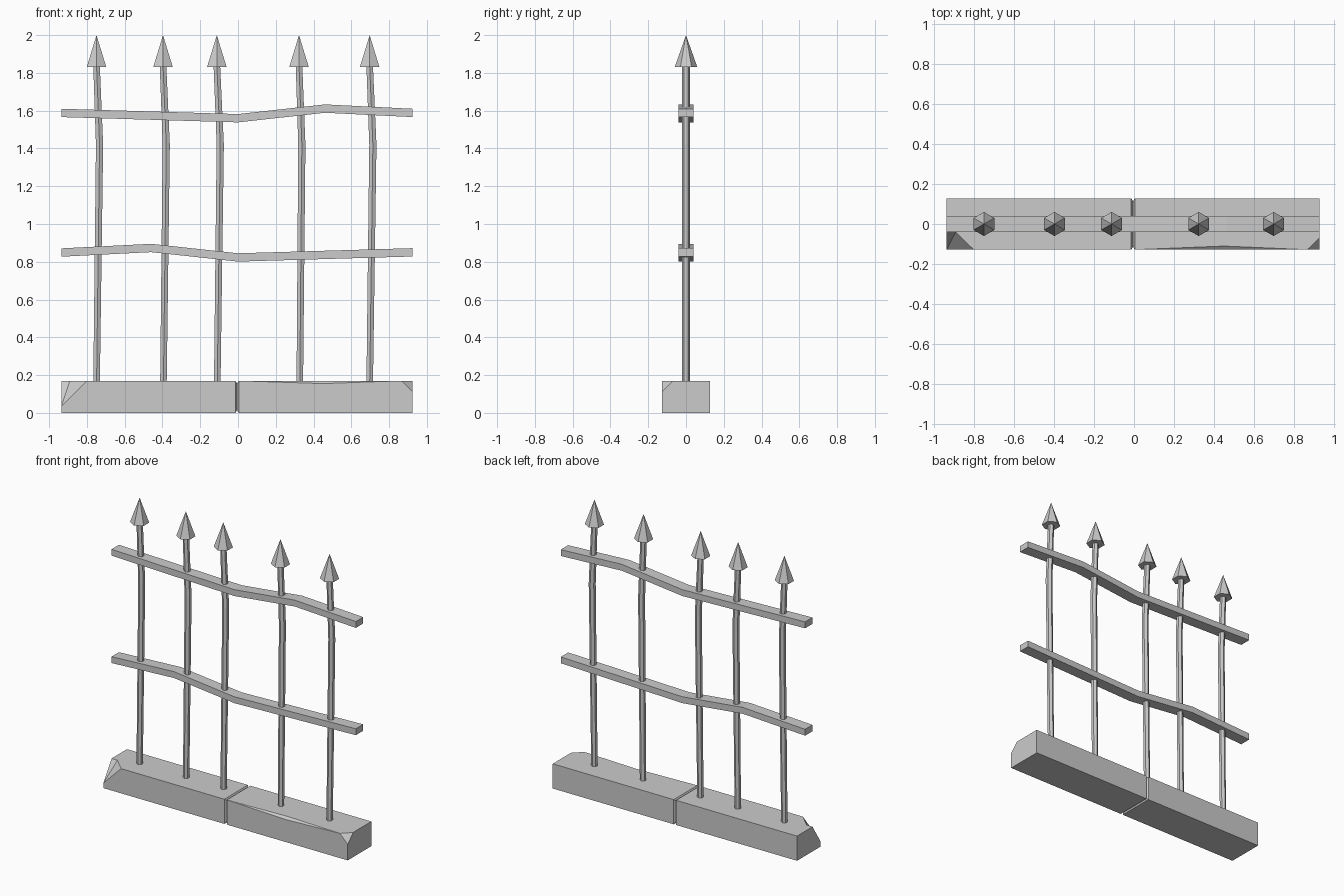
import bpy, bmesh
from math import cos, sin, pi

if "Cube" in bpy.data.objects:
    bpy.data.objects.remove(bpy.data.objects["Cube"])


def make(name, verts, faces):
    bm = bmesh.new()
    vs = [bm.verts.new(v) for v in verts]
    for f in faces:
        bm.faces.new([vs[i] for i in f])
    bmesh.ops.recalc_face_normals(bm, faces=bm.faces)
    me = bpy.data.meshes.new(name)
    bm.to_mesh(me)
    bm.free()
    ob = bpy.data.objects.new(name, me)
    bpy.context.collection.objects.link(ob)
    return ob


def loft(name, rings):
    n, m = len(rings[0]), len(rings)
    faces = [[k * n + i, k * n + (i + 1) % n, (k + 1) * n + (i + 1) % n, (k + 1) * n + i]
             for k in range(m - 1) for i in range(n)]
    faces += [list(range(n)), list(range((m - 1) * n, m * n))]
    return make(name, [v for r in rings for v in r], faces)


def hexagon(x, z, r):
    return [(x + r * sin(i * pi / 3), r * cos(i * pi / 3), z) for i in range(6)]


# Stone base: named corner points, with chipped corners, a worn edge and a joint groove
L, R, Y, H = -0.935, 0.925, 0.128, 0.17
pts = {
    "a": (L, -Y, 0), "b": (L, Y, 0), "c": (L, Y, H), "C": (L, -0.04, H), "D": (L, -Y, 0.035),
    "A": (-0.80, -Y, H), "B": (-0.89, -0.04, H),
    "e": (R, -Y, 0), "g": (R, Y, 0), "h": (R, Y, H), "R": (R, -0.07, H), "S": (R, -Y, 0.11),
    "Q": (0.865, -Y, H), "T": (0.45, -0.11, H), "F": (0.45, -Y, 0.155),
}
for names, x, d in (("1234", -0.014, 0), ("5678", -0.005, 0.014), ("90pP", 0.004, 0)):
    for n, y, z in zip(names, (d - Y, Y - d, Y - d, d - Y), (d, d, H - d, H - d)):
        pts[n] = (x, y, z)
keys = list(pts)
polys = ("aDCcb CBD BAD a14AD 4ABCc3 bc32 ab21 "
         "1265 2376 3487 4158 5609 67p0 78Pp 859P "
         "90ge 0phg pPTQRh 9eSQFP PTF TQF QRS eghRS").split()
make("stone_base", list(pts.values()), [[keys.index(c) for c in p] for p in polys])

# Bent posts with spear heads: bottom, bend and top x
posts = [(-0.749, -0.733, -0.749), (-0.395, -0.380, -0.397), (-0.110, -0.094, -0.112),
         (0.327, 0.338, 0.323), (0.697, 0.714, 0.697)]
for i, (x0, x1, x2) in enumerate(posts, 1):
    loft(f"post_{i}", [hexagon(x0, 0.14, 0.020), hexagon(x1, 1.42, 0.022), hexagon(x2, 1.84, 0.020)])
    head = hexagon(x2, 1.83, 0.06) + [(x2, 0, 2.0)]
    make(f"spear_head_{i}", head, [range(6)] + [(k, (k + 1) % 6, 6) for k in range(6)])

# Warped rails: the lower one is the upper one turned round
upper = [(L, 1.588), (0.0, 1.56), (0.46, 1.611), (R, 1.588)]
lower = [(L, 0.849), (-0.46, 0.873), (0.0, 0.823), (R, 0.850)]
for name, path in (("upper_rail", upper), ("lower_rail", lower)):
    loft(name, [[(x, y, z + dz) for y, dz in ((-0.04, -0.022), (0.04, -0.022), (0.04, 0.022), (-0.04, 0.022))]
                for x, z in path])
